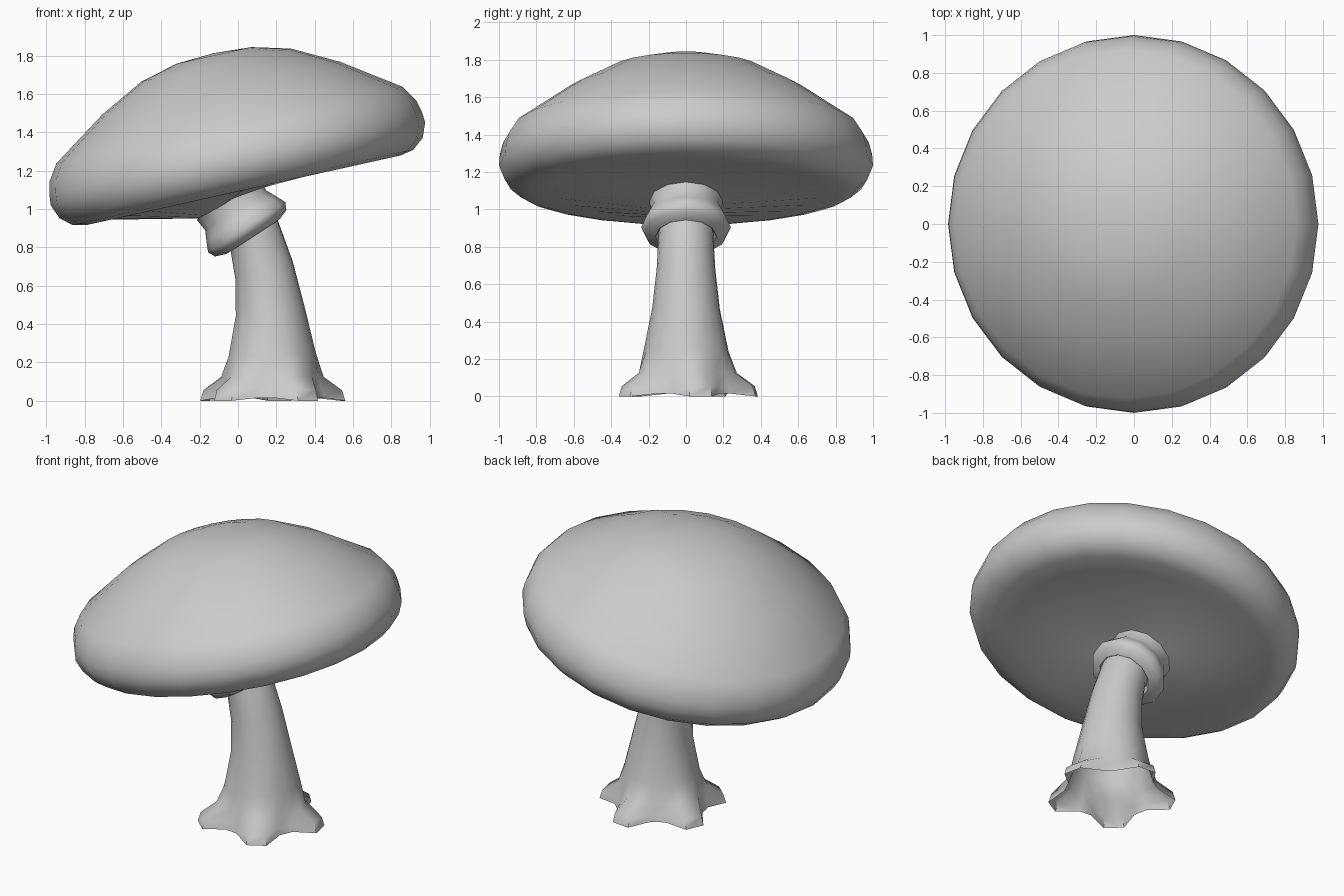
import bpy, bmesh, math
from mathutils import Vector

if "Cube" in bpy.data.objects:
    bpy.data.objects.remove(bpy.data.objects["Cube"])


def ring(cx, cz, r, tilt, sides, phase=0.0, wave=None, drop=None):
    """Circle of points, leaning about the y axis; wave/drop vary radius and height per point."""
    t = math.radians(tilt)
    pts = []
    for i in range(sides):
        a = 2 * math.pi * i / sides + phase
        k = r if wave is None else wave[i % len(wave)]
        dz = 0 if drop is None else drop[i % len(drop)]
        x, y = k * math.cos(a), k * math.sin(a)
        pts.append(Vector((cx + x * math.cos(t), y, cz + x * math.sin(t) + dz)))
    return pts


def loft(name, rings, start=None, end=None, angle=55):
    """Skin a stack of rings; start/end are optional pole points."""
    bm = bmesh.new()
    loops = [[bm.verts.new(p) for p in r] for r in rings]
    n = len(loops[0])
    for lo, hi in zip(loops, loops[1:]):
        for i in range(n):
            j = (i + 1) % n
            bm.faces.new((lo[i], lo[j], hi[j], hi[i]))
    if start:
        v = bm.verts.new(start)
        for i in range(n):
            bm.faces.new((v, loops[0][(i + 1) % n], loops[0][i]))
    if end:
        v = bm.verts.new(end)
        for i in range(n):
            bm.faces.new((v, loops[-1][i], loops[-1][(i + 1) % n]))
    me = bpy.data.meshes.new(name)
    bm.to_mesh(me)
    bm.free()
    ob = bpy.data.objects.new(name, me)
    bpy.context.collection.objects.link(ob)
    bpy.ops.object.select_all(action='DESELECT')
    ob.select_set(True)
    bpy.context.view_layer.objects.active = ob
    bpy.ops.object.shade_smooth_by_angle(angle=math.radians(angle))
    return ob


# Cap: a leaning dome whose underside runs into the steeper collar
CAP_TILT, CAP_Z = 12.5, 1.235
t = math.radians(CAP_TILT)


def cap_point(h):
    return -math.sin(t) * h, CAP_Z + math.cos(t) * h


profile = [(.72, -.138), (.84, -.14), (.91, -.125), (.97, -.075), (1.0, 0), (.995, .06),
           (.978, .125), (.925, .207), (.635, .405), (.40, .528), (.20, .58)]
rings = [ring(-.025, 1.055, .195, 32, 24)]
rings += [ring(*cap_point(h), r, CAP_TILT, 24) for r, h in profile]
ax, az = cap_point(.592)
loft("cap", rings, start=(-.025, 0, 1.055), end=(ax, 0, az))

# Collar: a rolled ring around the top of the stem
COL_TILT = 33
c = math.radians(COL_TILT)
col_profile = [(.14, .03), (.163, 0), (.222, .022), (.240, .06), (.215, .115),
               (.19, .165), (.197, .235)]
loft("collar", [ring(.078 - math.sin(c) * h, .855 + math.cos(c) * h, r, COL_TILT, 12)
                for r, h in col_profile])

# Stem: bends toward the cap, and spreads into five root feet at the ground
SIDES = 20
phase = math.radians(12 - 9)
stem = [
    ring(.175, 0, 0, 0, SIDES, phase, wave=[.385, .385, .285, .285], drop=[0, 0, .015, .015]),
    ring(.175, .055, 0, 0, SIDES, phase, wave=[.368, .368, .272, .272]),
    ring(.175, .125, 0, 0, SIDES, phase, wave=[.272, .272, .252, .252]),
    ring(.178, .24, .228, 3, SIDES, phase),
    ring(.167, .47, .181, 9, SIDES, phase),
    ring(.136, .68, .157, 18, SIDES, phase),
    ring(.085, .86, .147, 33, SIDES, phase),
    ring(-.02, 1.05, .147, 32, SIDES, phase),
]
loft("stem", stem)
